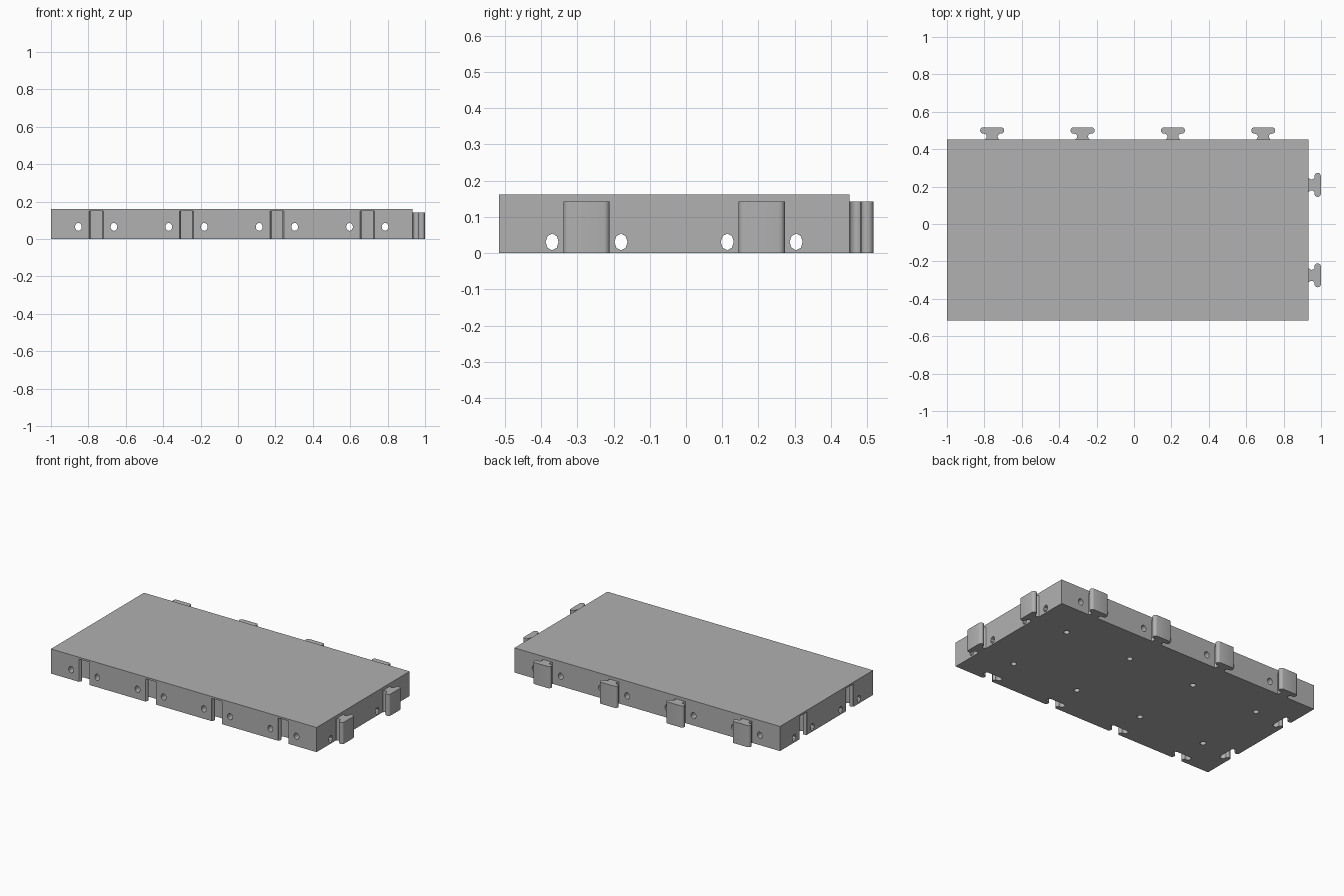
import bpy, bmesh, math
from mathutils import Matrix

cube = bpy.data.objects.get("Cube")
if cube:
    bpy.data.objects.remove(cube, do_unlink=True)

# Single plain grey
grey = bpy.data.materials.new("plain grey")
grey.use_nodes = True
colour = (0.44, 0.44, 0.44, 1)
grey.diffuse_color = colour
grey.node_tree.nodes["Principled BSDF"].inputs["Base Color"].default_value = colour

# Slab limits and the grid of square cells
X0, X1, Y0, Y1, TOP = -1.0, 0.933, -0.516, 0.451, 0.162
PITCH = (X1 - X0) / 4
xs = [X0 + PITCH * (i + 0.5) for i in range(4)]
ys = [Y0 + PITCH * (i + 0.5) for i in range(2)]


def prism(bm, outline, length, matrix):
    """Extrude a 2D outline along local z and place it."""
    low = [bm.verts.new(matrix @ Matrix.Translation((u, v, 0)).translation) for u, v in outline]
    high = [bm.verts.new(matrix @ Matrix.Translation((u, v, length)).translation) for u, v in outline]
    bm.faces.new(low[::-1])
    bm.faces.new(high)
    n = len(low)
    for i in range(n):
        j = (i + 1) % n
        bm.faces.new((low[i], low[j], high[j], high[i]))


def finish(bm, name):
    bmesh.ops.recalc_face_normals(bm, faces=bm.faces[:])
    mesh = bpy.data.meshes.new(name)
    bm.to_mesh(mesh)
    bm.free()
    mesh.materials.append(grey)
    ob = bpy.data.objects.new(name, mesh)
    bpy.context.collection.objects.link(ob)
    return ob


def ellipse(a, b, sides):
    return [(a * math.sin(2 * math.pi * i / sides), b * math.cos(2 * math.pi * i / sides))
            for i in range(sides)]


def tee(grow=0.0):
    """T-shaped connector outline: flared neck and rounded head."""
    half = [(0.037, -0.006), (0.037, 0.002), (0.031, 0.009), (0.029, 0.016),
            (0.031, 0.024), (0.038, 0.031)]
    for i in range(9):
        a = math.pi * (i / 8 - 0.5)
        half.append((0.048 + 0.016 * math.cos(a), 0.049 + 0.017 * math.sin(a)))
    half = [(u + grow, v + (grow if v > 0.05 else 0)) for u, v in half]
    return half + [(-u, v) for u, v in reversed(half)]


def at(x, y, z, turn=0):
    return Matrix.Translation((x, y, z)) @ Matrix.Rotation(turn, 4, 'Z')


def smooth(ob):
    bpy.ops.object.select_all(action='DESELECT')
    ob.select_set(True)
    bpy.context.view_layer.objects.active = ob
    bpy.ops.object.shade_smooth_by_angle(angle=math.radians(35))


# Slab
bm = bmesh.new()
prism(bm, [(X0, Y0), (X1, Y0), (X1, Y1), (X0, Y1)], TOP, Matrix())
slab = finish(bm, "slab")


def cut(shapes, name):
    bm = bmesh.new()
    for outline, length, matrix in shapes:
        prism(bm, outline, length, matrix)
    cutter = finish(bm, name)
    cutter.hide_render = True
    mod = slab.modifiers.new(name, 'BOOLEAN')
    mod.operation, mod.solver, mod.object = 'DIFFERENCE', 'EXACT', cutter
    bpy.context.view_layer.objects.active = slab
    bpy.ops.object.modifier_apply(modifier=name)
    bpy.data.objects.remove(cutter, do_unlink=True)


# T slots in the front and right-hand edges, open underneath
slot = tee(0.001)
cut([(slot, 0.16, at(x, Y0, -0.01)) for x in xs] +
    [(slot, 0.16, at(X0, y, -0.01, -math.pi / 2)) for y in ys], "slot_cutter")

# Round holes running front to back
along_y = Matrix.Rotation(math.pi / 2, 4, 'X')
cut([(ellipse(0.018, 0.021, 16), 1.2, at(x + s * 0.095, 0.6, 0.065) @ along_y)
     for x in xs for s in (-1, 1)], "long_hole_cutter")

# Pointed holes running side to side
along_x = Matrix.Rotation(math.pi / 2, 4, 'Z') @ along_y
cut([(ellipse(0.018, 0.023, 8), 2.4, at(-1.2, y + s * 0.095, 0.031) @ along_x)
     for y in ys for s in (-1, 1)], "cross_hole_cutter")

# Blind holes under each cell
cut([(ellipse(0.018, 0.018, 16), 0.11, at(x, y, -0.01)) for x in xs for y in ys],
    "bottom_hole_cutter")
smooth(slab)

# Connectors on the back and left edges
places = [("back_connector", at(x, Y1, 0)) for x in xs]
places += [("left_connector", at(X1, y, 0, -math.pi / 2)) for y in ys]
for name, matrix in places:
    bm = bmesh.new()
    prism(bm, tee(), 0.142, matrix)
    smooth(finish(bm, name))
